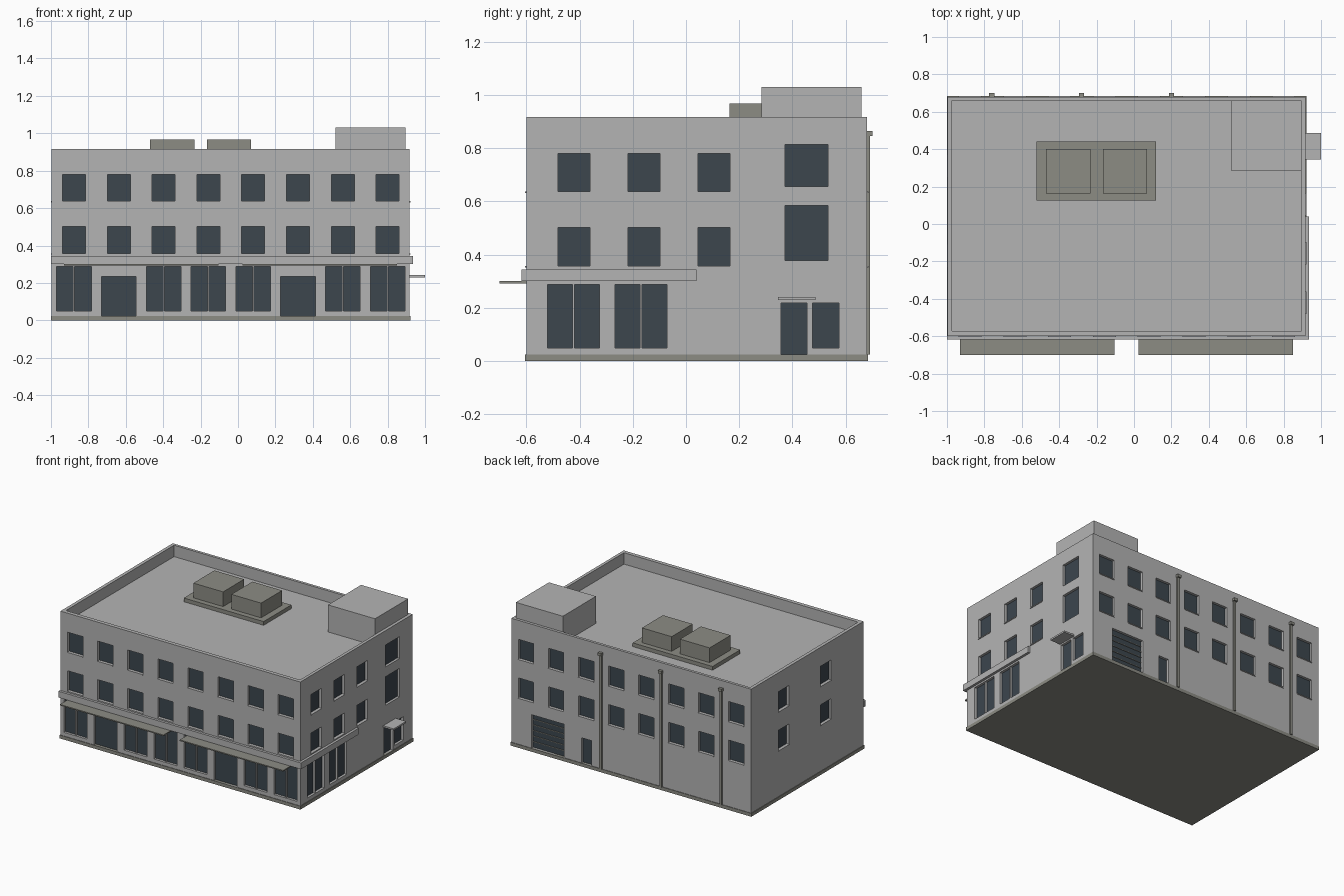
import bpy, bmesh

if "Cube" in bpy.data.objects:
    bpy.data.objects.remove(bpy.data.objects["Cube"])

# Overall wall extents
X0, X1, Y0, Y1, TOP, ROOF = -0.996, 0.917, -0.60, 0.68, 0.917, 0.835
BASE = 0.024
REVEAL = 0.022


def material(name, rgb):
    m = bpy.data.materials.new(name)
    m.diffuse_color = (*rgb, 1)
    m.use_nodes = True
    m.node_tree.nodes["Principled BSDF"].inputs["Base Color"].default_value = m.diffuse_color
    return m


WALL = material("light grey wall", (0.456, 0.456, 0.456))
TRIM = material("dark grey trim", (0.262, 0.262, 0.231))
GLASS = material("dark blue glass", (0.045, 0.061, 0.076))


def boxes(name, spans, mat):
    """One object made of boxes given as (x0, x1, y0, y1, z0, z1)."""
    bm = bmesh.new()
    for x0, x1, y0, y1, z0, z1 in spans:
        vs = bmesh.ops.create_cube(bm, size=1)["verts"]
        for v in vs:
            v.co.x = x1 if v.co.x > 0 else x0
            v.co.y = y1 if v.co.y > 0 else y0
            v.co.z = z1 if v.co.z > 0 else z0
    me = bpy.data.meshes.new(name)
    bm.to_mesh(me)
    bm.free()
    me.materials.append(mat)
    ob = bpy.data.objects.new(name, me)
    bpy.context.collection.objects.link(ob)
    return ob


def on_side(side, u0, u1, z0, z1, d0, d1):
    """Box span on a wall; d is the distance outward from that wall."""
    if side == "front":
        return (u0, u1, Y0 - d1, Y0 - d0, z0, z1)
    if side == "back":
        return (u0, u1, Y1 + d0, Y1 + d1, z0, z1)
    if side == "right":
        return (X1 + d0, X1 + d1, u0, u1, z0, z1)
    return (X0 - d1, X0 - d0, u0, u1, z0, z1)


cuts, panes, sills, mullions = [], [], [], []


def opening(side, mid, width, z0, z1, sill=False, pair=False):
    a, b = mid - width / 2, mid + width / 2
    cuts.append(on_side(side, a, b, z0, z1, -REVEAL, 0.05))
    panes.append(on_side(side, a, b, z0, z1, -REVEAL - 0.004, -REVEAL + 0.004))
    if sill:
        sills.append(on_side(side, a, b, z0 - 0.006, z0, -0.01, 0.005))
    if pair:
        mullions.append(on_side(side, mid - 0.004, mid + 0.004, z0, z1, -REVEAL, -0.004))


ROWS = [(0.357, 0.502), (0.637, 0.78)]
BAYS = [-0.877 + 0.2396 * i for i in range(8)]

# Upper floor windows
for z0, z1 in ROWS:
    for x in BAYS:
        opening("front", x, 0.123, z0, z1, sill=True)
        opening("back", x, 0.123, z0, z1, sill=True)
    for y in (-0.42, -0.157, 0.105):
        opening("right", y, 0.12, z0, z1, sill=True)
    for y in (0.31, -0.17):
        opening("left", y, 0.12, z0, z1, sill=True)

# Stairwell windows
opening("right", 0.452, 0.161, 0.655, 0.813)
opening("right", 0.452, 0.161, 0.378, 0.584)

# Shop front: paired panes with two entrances
for i, x in enumerate(BAYS):
    if i in (1, 5):
        opening("front", x, 0.185, BASE, 0.235)
    else:
        opening("front", x, 0.185, 0.05, 0.288, pair=True)
for y in (-0.423, -0.169):
    opening("right", y, 0.195, 0.05, 0.288, pair=True)

# Side entrance and its window
opening("right", 0.405, 0.098, BASE, 0.219)
opening("right", 0.525, 0.098, 0.05, 0.219)

# Rear shutter and rear door
opening("back", 0.625, 0.26, BASE, 0.265)
opening("back", 0.318, 0.08, BASE, 0.205)

# Building shell with window recesses and sunken roof
shell = boxes("building_shell", [(X0, X1, Y0, Y1, 0.01, TOP)], WALL)
cuts.append((-0.972, 0.895, -0.572, 0.66, ROOF, 1.1))
cutter = boxes("opening_cutter", cuts, WALL)
mod = shell.modifiers.new("openings", "BOOLEAN")
mod.operation = "DIFFERENCE"
mod.solver = "EXACT"
mod.object = cutter
bpy.context.view_layer.objects.active = shell
bpy.ops.object.modifier_apply(modifier=mod.name)
bpy.data.objects.remove(cutter)

boxes("window_panes", panes, GLASS)
boxes("window_sills", sills, WALL)
boxes("shop_mullions", mullions, WALL)

# Shutter ribs
boxes("shutter_ribs", [on_side("back", 0.495, 0.755, z, z + 0.004, -REVEAL, -REVEAL + 0.009)
                       for z in [BASE + 0.04 * k for k in range(1, 6)]], TRIM)

# Base course around the foot of the walls
boxes("base_course", [(X0 - 0.004, X1 + 0.004, Y0 - 0.004, Y1 + 0.004, 0, BASE)], TRIM)

# Fascia band wrapping the front and right walls
boxes("fascia_front", [(X0 - 0.004, X1 + 0.018, Y0 - 0.018, Y0, 0.30, 0.345)], WALL)
boxes("fascia_side", [(X1, X1 + 0.018, Y0, 0.04, 0.30, 0.345)], WALL)

# Awnings over the shop front
boxes("awnings", [(x, x + 0.825, -0.70, Y0, 0.292, 0.30) for x in (-0.93, 0.025)], TRIM)

# Side entrance canopy
boxes("entrance_canopy", [(X1, 1.0, 0.345, 0.487, 0.229, 0.241)], WALL)

# Rear drainpipes with hoppers
PIPES = (-0.76, -0.28, 0.20)
boxes("drainpipes", [on_side("back", x - 0.009, x + 0.009, BASE, 0.85, 0, 0.011) for x in PIPES], TRIM)
boxes("pipe_hoppers", [on_side("back", x - 0.014, x + 0.014, 0.845, 0.865, 0, 0.021) for x in PIPES], TRIM)

# Rooftop stair housing and cooling units on a plinth
boxes("stair_housing", [(0.52, 0.895, 0.283, 0.66, ROOF - 0.01, 1.03)], WALL)
boxes("unit_plinth", [(-0.52, 0.117, 0.125, 0.44, ROOF - 0.01, 0.862)], TRIM)
boxes("cooling_units", [(x, x + 0.237, 0.163, 0.402, 0.86, 0.968) for x in (-0.47, -0.167)], TRIM)
